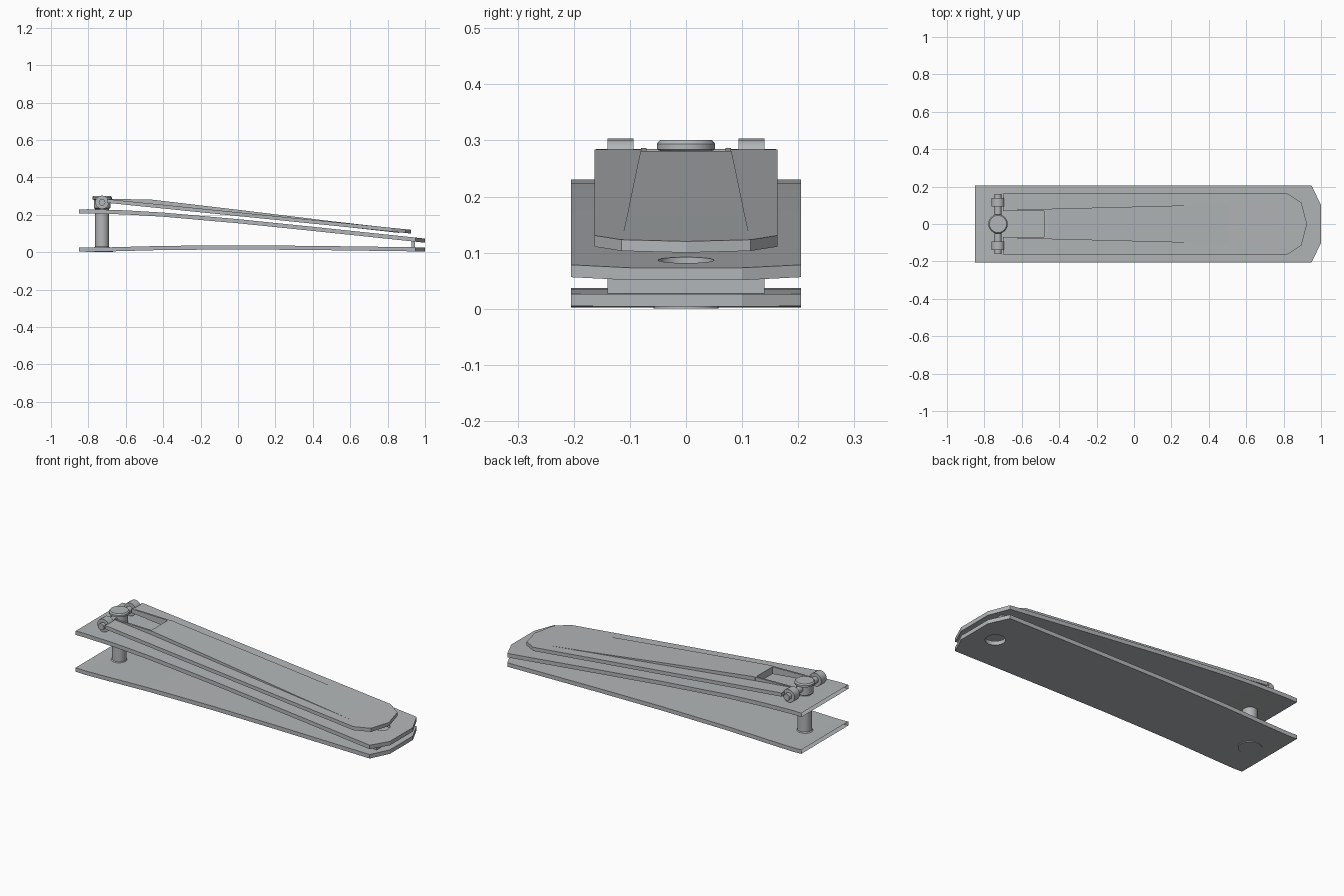
import bpy, bmesh, math

if "Cube" in bpy.data.objects:
    bpy.data.objects.remove(bpy.data.objects["Cube"])

steel = bpy.data.materials.new("brushed_steel")
steel.diffuse_color = (0.45, 0.47, 0.48, 1)
steel.use_nodes = True
steel.node_tree.nodes["Principled BSDF"].inputs["Base Color"].default_value = steel.diffuse_color


def interp(pts, x):
    for (x0, z0), (x1, z1) in zip(pts, pts[1:]):
        if x <= x1:
            return z0 + (z1 - z0) * (x - x0) / (x1 - x0)
    return pts[-1][1]


def finish(name, bm, mat=True):
    bmesh.ops.recalc_face_normals(bm, faces=bm.faces)
    me = bpy.data.meshes.new(name)
    bm.to_mesh(me)
    bm.free()
    if mat:
        me.materials.append(steel)
    ob = bpy.data.objects.new(name, me)
    bpy.context.collection.objects.link(ob)
    return ob


def slab(name, xs, rows, top, thick, place=lambda x, y: (x, y)):
    """Closed sheet following the height profile `top` along x."""
    bm = bmesh.new()
    grid = []
    for x in xs:
        line = []
        for r in rows:
            px, py = place(x, r)
            z = interp(top, px)
            line.append((bm.verts.new((px, py, z)), bm.verts.new((px, py, z - thick))))
        grid.append(line)
    n, m = len(xs), len(rows)
    for i in range(n - 1):
        for j in range(m - 1):
            for k in (0, 1):
                bm.faces.new((grid[i][j][k], grid[i + 1][j][k],
                              grid[i + 1][j + 1][k], grid[i][j + 1][k]))
    ring = ([(i, 0) for i in range(n)] + [(n - 1, j) for j in range(1, m)]
            + [(i, m - 1) for i in range(n - 2, -1, -1)] + [(0, j) for j in range(m - 2, 0, -1)])
    for a, b in zip(ring, ring[1:] + ring[:1]):
        p, q = grid[a[0]][a[1]], grid[b[0]][b[1]]
        bm.faces.new((p[0], q[0], q[1], p[1]))
    return finish(name, bm)


def lathe(name, prof, loc, axis='Z', seg=24):
    """Solid of revolution from (radius, height) pairs."""
    bm = bmesh.new()
    rings = []
    for r, h in prof:
        ring = []
        for i in range(seg):
            a = 2 * math.pi * i / seg
            c, s = r * math.cos(a), r * math.sin(a)
            p = (c, s, h) if axis == 'Z' else (c, h, s)
            ring.append(bm.verts.new([u + v for u, v in zip(p, loc)]))
        rings.append(ring)
    for a, b in zip(rings, rings[1:]):
        for i in range(seg):
            j = (i + 1) % seg
            bm.faces.new((a[i], a[j], b[j], b[i]))
    bm.faces.new(rings[0])
    bm.faces.new(rings[-1])
    ob = finish(name, bm)
    bpy.context.view_layer.objects.active = ob
    ob.select_set(True)
    bpy.ops.object.shade_smooth_by_angle(angle=math.radians(35))
    ob.select_set(False)
    return ob


# Jaw plates: concave cutting end, chamfered rear end
W = 0.205


def plate_place(x, y):
    left = -1 + 0.055 * (1 - (y / W) ** 2)
    right = 1 - 0.05 * max(0, abs(y) - 0.1) / (W - 0.1)
    if x < -0.85:
        x = -0.85 + (x + 0.85) / 0.15 * (left + 0.85) * -1 * -1
    elif x > 0.93:
        x = 0.93 + (x - 0.93) / 0.07 * (right - 0.93)
    return x, y


XS = [-1, -0.96, -0.92, -0.88, -0.85, -0.8, -0.7, -0.6, -0.4, -0.2, 0, 0.2, 0.4, 0.6, 0.8, 0.93, 1]
ROWS = [-W, -0.155, -0.1, -0.05, 0, 0.05, 0.1, 0.155, W]
LOWER = [(-1, 0.062), (-0.93, 0.042), (-0.85, 0.026), (-0.8, 0.024), (-0.7, 0.026),
         (-0.4, 0.034), (0, 0.037), (0.4, 0.034), (1, 0.026)]
UPPER = [(-1, 0.198), (-0.93, 0.218), (-0.86, 0.229), (-0.8, 0.23), (-0.6, 0.224),
         (-0.4, 0.212), (0, 0.177), (0.4, 0.136), (0.8, 0.094), (1, 0.073)]
plates = [slab("lower_jaw_plate", XS, ROWS, LOWER, 0.022, plate_place),
          slab("upper_jaw_plate", XS, ROWS, UPPER, 0.022, plate_place)]

# Rear hole through both plates
cutter = lathe("rear_hole_cutter", [(0.05, -0.1), (0.05, 0.25)], (0.87, 0, 0))
cutter.hide_render = True
cutter.hide_viewport = True
cutter.display_type = 'WIRE'
for p in plates:
    mod = p.modifiers.new("rear_hole", 'BOOLEAN')
    mod.operation = 'DIFFERENCE'
    mod.solver = 'EXACT'
    mod.object = cutter

# Spacer strip joining the plates at the rear
slab("rear_spacer", [0.927, 0.947], [-0.14, 0.14], [(0.9, 0.06), (1, 0.06)], 0.035)

# Lever: body, fork arms and raised tapering centre panel
RAIL = [(-0.7, 0.284), (0.925, 0.12)]
PANEL = [(-0.7, 0.286), (-0.46, 0.281), (0, 0.227), (0.5, 0.166), (0.9, 0.121)]


def lever_place(x, y):
    a = abs(y)
    right = 0.925 - 0.03 * a / 0.115 if a <= 0.115 else 0.895 - 0.075 * (a - 0.115) / 0.048
    if x > 0.8:
        x = 0.8 + (x - 0.8) / 0.125 * (right - 0.8)
    return x, y


slab("lever_body", [-0.48, 0, 0.5, 0.8, 0.925], [-0.163, -0.115, 0, 0.115, 0.163],
     RAIL, 0.02, lever_place)
slab("lever_centre_panel", [-0.48, -0.46, 0, 0.5, 0.86], [-1, 1], PANEL, 0.022,
     lambda x, s: (x, s * (0.075 + 0.04 * (x + 0.7) / 1.6)))
for side, s in (("left", 1), ("right", -1)):
    slab("fork_arm_" + side, [-0.7, -0.48], [s * 0.07, s * 0.163], RAIL, 0.02)
    slab("fork_ridge_" + side, [-0.7, -0.48], [s * 0.07, s * 0.08], PANEL, 0.022)
    # Collar around the pin
    lathe("pin_collar_" + side, [(0.036, -0.023), (0.036, 0.023)],
          (-0.727, s * 0.117, 0.267), 'Y', 16)

# Centre post with base flange and chamfered cap
lathe("post", [(0.058, 0), (0.058, 0.006), (0.037, 0.03), (0.037, 0.232), (0.044, 0.236),
               (0.044, 0.28), (0.052, 0.284), (0.052, 0.294), (0.046, 0.301)], (-0.727, 0, 0))
# Cross pin
lathe("cross_pin", [(0.018, -0.16), (0.018, 0.16)], (-0.727, 0, 0.267), 'Y', 12)
